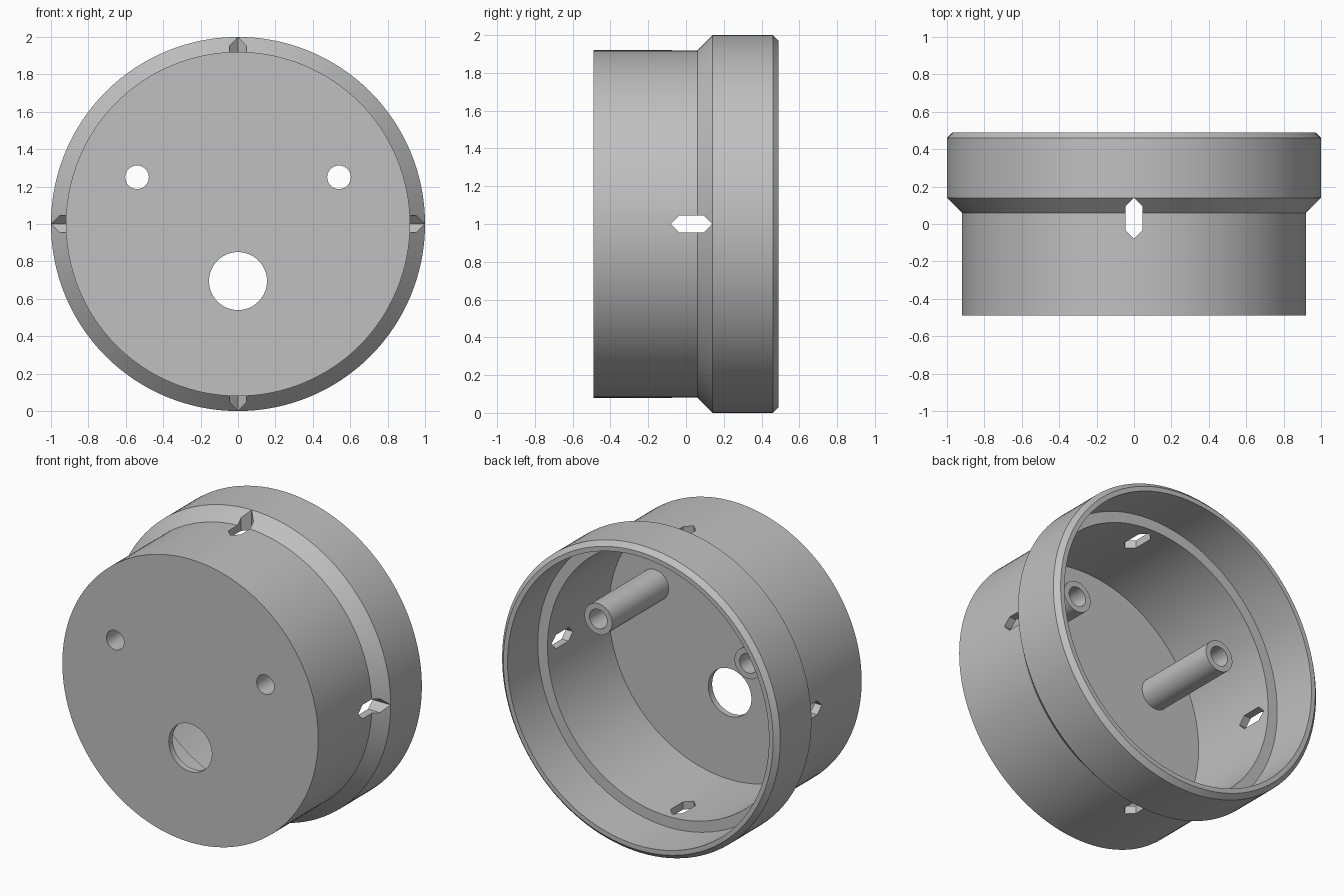
import bpy, bmesh
from math import radians
from mathutils import Matrix, Vector

cube = bpy.data.objects.get("Cube")
if cube:
    bpy.data.objects.remove(cube, do_unlink=True)

# Single flat material
grey = bpy.data.materials.new("plain_grey")
grey.use_nodes = True
colour = (0.53, 0.53, 0.53, 1)
grey.diffuse_color = colour
grey.node_tree.nodes["Principled BSDF"].inputs["Base Color"].default_value = colour


def finish(name, bm):
    bmesh.ops.recalc_face_normals(bm, faces=bm.faces)
    mesh = bpy.data.meshes.new(name)
    bm.to_mesh(mesh)
    bm.free()
    mesh.materials.append(grey)
    obj = bpy.data.objects.new(name, mesh)
    bpy.context.collection.objects.link(obj)
    return obj


def lathe(name, profile, x=0, z=1, steps=64):
    """Turn a closed (radius, y) profile around an axis parallel to y."""
    bm = bmesh.new()
    verts = [bm.verts.new((r, y, 0)) for r, y in profile]
    edges = [bm.edges.new((verts[i - 1], v)) for i, v in enumerate(verts)
             if not (v.co.x == 0 and verts[i - 1].co.x == 0)]
    bmesh.ops.spin(bm, geom=verts + edges, cent=(0, 0, 0), axis=(0, 1, 0),
                   angle=radians(360), steps=steps, use_merge=True)
    bmesh.ops.remove_doubles(bm, verts=bm.verts, dist=0.0001)
    bmesh.ops.translate(bm, verts=bm.verts, vec=(x, 0, z))
    return finish(name, bm)


def slot_cutter(name, turn):
    """Pointed hexagonal bar running right across the housing."""
    outline = [(-0.08, 0), (-0.035, -0.045), (0.095, -0.045),
               (0.14, 0), (0.095, 0.045), (-0.035, 0.045)]
    bm = bmesh.new()
    face = bm.faces.new([bm.verts.new((-1.2, y, w)) for y, w in outline])
    side = bmesh.ops.extrude_face_region(bm, geom=[face])["geom"]
    bmesh.ops.translate(bm, vec=Vector((2.4, 0, 0)),
                        verts=[g for g in side if isinstance(g, bmesh.types.BMVert)])
    bm.transform(Matrix.Translation((0, 0, 1)) @ Matrix.Rotation(radians(turn), 4, "Y"))
    return finish(name, bm)


def activate(obj):
    bpy.ops.object.select_all(action="DESELECT")
    obj.select_set(True)
    bpy.context.view_layer.objects.active = obj


def cut(obj, cutter):
    cutter.hide_render = True
    mod = obj.modifiers.new("cut", "BOOLEAN")
    mod.operation = "DIFFERENCE"
    mod.solver = "EXACT"
    mod.object = cutter
    activate(obj)
    bpy.ops.object.modifier_apply(modifier=mod.name)
    bpy.data.objects.remove(cutter, do_unlink=True)


def smooth(obj):
    activate(obj)
    bpy.ops.object.shade_smooth_by_angle(angle=radians(25))


FRONT, FLOOR, LEDGE, BACK = -0.49, -0.45, 0.18, 0.49
POST_X, POST_Z, BORE = 0.54, 1.25, 0.063

# Stepped cup, closed at the front and open at the back
housing = lathe("housing", [
    (0, FRONT), (0.92, FRONT), (0.92, 0.06), (1, 0.14), (1, 0.46), (0.97, BACK),
    (0.94, BACK), (0.94, LEDGE), (0.87, LEDGE), (0.87, FLOOR), (0, FLOOR)], steps=128)

# Four side slots
for turn in (0, 90):
    cut(housing, slot_cutter("slot_cutter", turn))

# Large cable hole and two screw holes through the front
for x, z, r in ((0, 0.695, 0.155), (POST_X, POST_Z, BORE), (-POST_X, POST_Z, BORE)):
    cut(housing, lathe("hole_cutter", [(0, -0.7), (r, -0.7), (r, -0.2), (0, -0.2)], x, z))
smooth(housing)

# Hollow screw posts inside
for name, x in (("left_post", POST_X), ("right_post", -POST_X)):
    smooth(lathe(name, [(BORE, FLOOR), (0.1, FLOOR), (0.1, 0.13), (BORE, 0.13)], x, POST_Z))
